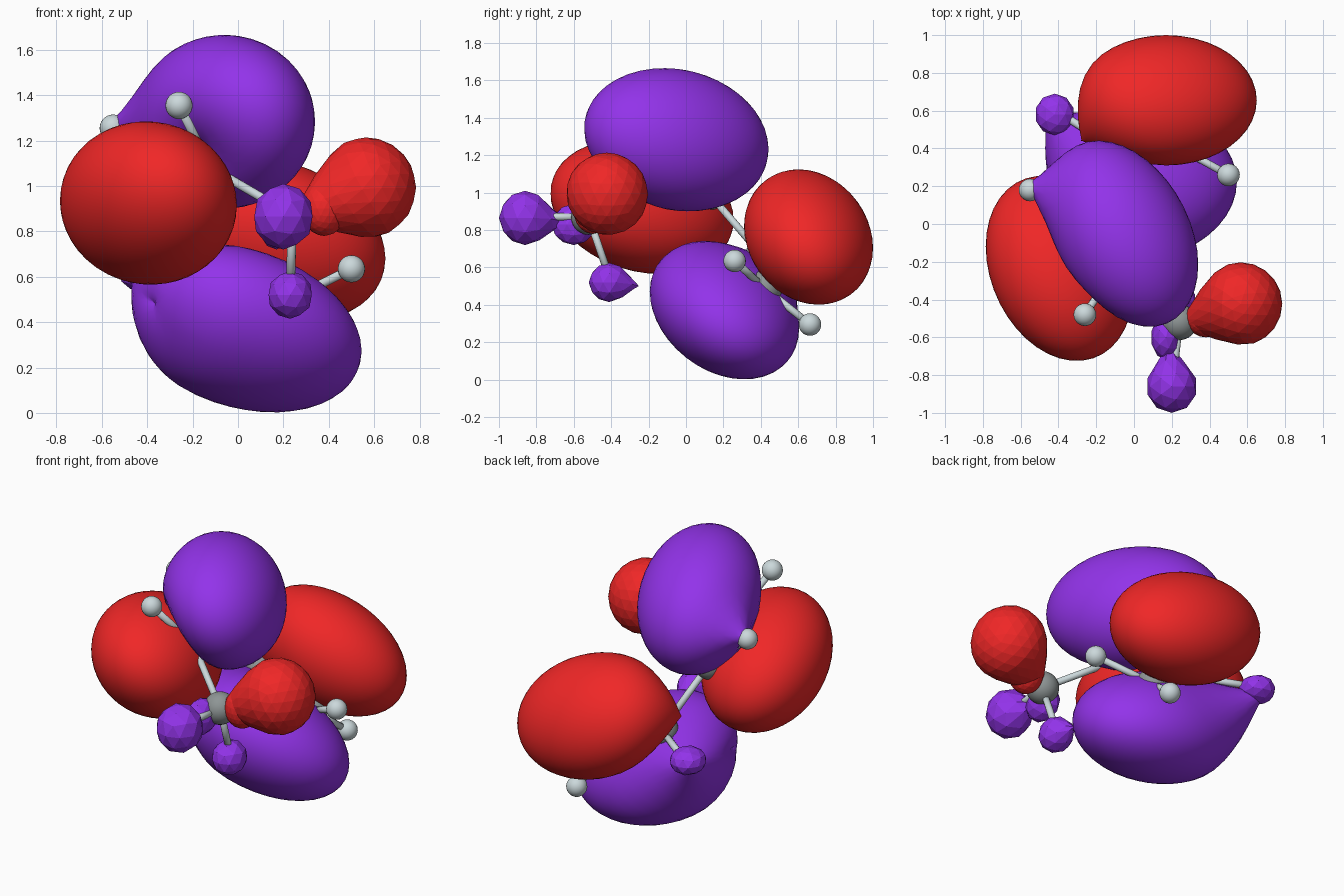
import bpy, bmesh
from math import sqrt
from mathutils import Vector, Matrix

if "Cube" in bpy.data.objects:
    bpy.data.objects.remove(bpy.data.objects["Cube"])


def material(name, rgb):
    m = bpy.data.materials.new(name)
    m.diffuse_color = (*rgb, 1)
    m.use_nodes = True
    m.node_tree.nodes["Principled BSDF"].inputs["Base Color"].default_value = m.diffuse_color
    return m


PURPLE = material("purple", (0.29, 0.033, 0.82))
RED = material("red", (0.87, 0.02, 0.02))
DARK = material("carbon_grey", (0.27, 0.30, 0.30))
LIGHT = material("hydrogen_grey", (0.60, 0.69, 0.71))


def finish(name, bm, mat, smooth):
    mesh = bpy.data.meshes.new(name)
    bm.to_mesh(mesh)
    bm.free()
    mesh.materials.append(mat)
    for p in mesh.polygons:
        p.use_smooth = smooth
    ob = bpy.data.objects.new(name, mesh)
    bpy.context.collection.objects.link(ob)
    return ob


def atom(name, pos, radius, mat):
    bm = bmesh.new()
    bmesh.ops.create_uvsphere(bm, u_segments=24, v_segments=14, radius=radius,
                              matrix=Matrix.Translation(pos))
    finish(name, bm, mat, True)


def bond(name, a, b):
    a, b = Vector(a), Vector(b)
    d = b - a
    rot = d.to_track_quat('Z', 'Y').to_matrix().to_4x4()
    bm = bmesh.new()
    bmesh.ops.create_cone(bm, cap_ends=True, segments=12, radius1=0.02, radius2=0.02,
                          depth=d.length, matrix=Matrix.Translation((a + b) / 2) @ rot)
    finish(name, bm, LIGHT, True)


def lobe(name, mat, centre, half, tilt=(0, 0, 0), pulls=(), detail=4):
    """Ellipsoid with half extents in x, y, z and tilts xy, xz, yz, drawn in or out to pull points."""
    c = Vector(centre)
    xy, xz, yz = tilt
    # Triangular factor of the shape matrix turns a unit sphere into the tilted ellipsoid
    a = half[0]
    b, d = xy / a, xz / a
    e = sqrt(half[1] ** 2 - b * b)
    f = (yz - b * d) / e
    g = sqrt(half[2] ** 2 - d * d - f * f)
    shape = Matrix(((a, 0, 0), (b, e, 0), (d, f, g)))
    bm = bmesh.new()
    bmesh.ops.create_icosphere(bm, subdivisions=detail, radius=1)
    for v in bm.verts:
        p = c + shape @ v.co
        w = (p - c).normalized()
        for target, power in pulls:
            target = Vector(target)
            p = p.lerp(target, max(0, w.dot((target - c).normalized())) ** power)
        v.co = p
    finish(name, bm, mat, detail > 3)


# Ball-and-stick skeleton
carbons = {
    "methyl": (0.24, -0.52, 0.87),
    "second": (-0.12, -0.27, 1.08),
    "third": (-0.25, 0.12, 1.00),
    "fourth": (-0.12, 0.41, 0.66),
    "end": (0.21, 0.42, 0.49),
}
hydrogens = [
    ("methyl", (0.20, -0.87, 0.87)),
    ("methyl", (0.23, -0.40, 0.52)),
    ("methyl", (0.58, -0.43, 0.98)),
    ("second", (-0.26, -0.48, 1.355)),
    ("third", (-0.55, 0.18, 1.255)),
    ("fourth", (-0.41, 0.60, 0.62)),
    ("end", (0.50, 0.26, 0.635)),
    ("end", (0.29, 0.663, 0.295)),
]
for key, pos in carbons.items():
    atom("carbon_" + key, pos, 0.095, DARK)
chain = list(carbons)
for a, b in zip(chain, chain[1:]):
    bond("bond_%s_%s" % (a, b), carbons[a], carbons[b])
for i, (key, pos) in enumerate(hydrogens):
    atom("hydrogen_%d" % i, pos, 0.06, LIGHT)
    bond("hydrogen_bond_%d" % i, carbons[key], pos)

# Pair of large lobes either side of the first double bond
lobe("upper_purple_lobe", PURPLE, (-0.06, -0.053, 1.283), (0.40, 0.495, 0.383),
     (-0.065, 0, -0.025),
     [((-0.15, -0.22, 1.19), 9), ((-0.585, 0.215, 1.27), 16)])
lobe("front_red_lobe", RED, (-0.395, -0.235, 0.925), (0.39, 0.49, 0.36),
     (-0.045, -0.004, -0.035))

# Pair of large lobes either side of the second double bond
lobe("back_red_lobe", RED, (0.17, 0.655, 0.763), (0.48, 0.345, 0.362),
     (0, -0.04, -0.02), [((-0.28, 0.44, 0.80), 8)])
lobe("lower_purple_lobe", PURPLE, (0.01, 0.205, 0.375), (0.535, 0.40, 0.373),
     (0.01, -0.055, -0.04),
     [((-0.36, 0.05, 0.48), 7), ((-0.48, 0.62, 0.61), 6)])
lobe("lower_purple_tip", PURPLE, (-0.42, 0.58, 0.615), (0.105, 0.11, 0.08), detail=2)

# Small lobes around the methyl hydrogens
lobe("side_red_lobe", RED, (0.565, -0.423, 0.992), (0.22, 0.22, 0.222),
     pulls=[((0.22, -0.54, 0.86), 2.5)], detail=3)
lobe("side_red_neck", RED, (0.38, -0.50, 0.90), (0.10, 0.10, 0.12), detail=3)
lobe("front_small_purple_lobe", PURPLE, (0.20, -0.86, 0.865), (0.135, 0.14, 0.145),
     pulls=[((0.18, -0.62, 0.84), 6)], detail=2)
lobe("neck_purple_lobe", PURPLE, (0.17, -0.60, 0.83), (0.08, 0.12, 0.11), detail=2)
lobe("low_small_purple_lobe", PURPLE, (0.23, -0.41, 0.52), (0.10, 0.11, 0.105),
     pulls=[((0.23, -0.25, 0.50), 4)], detail=2)
